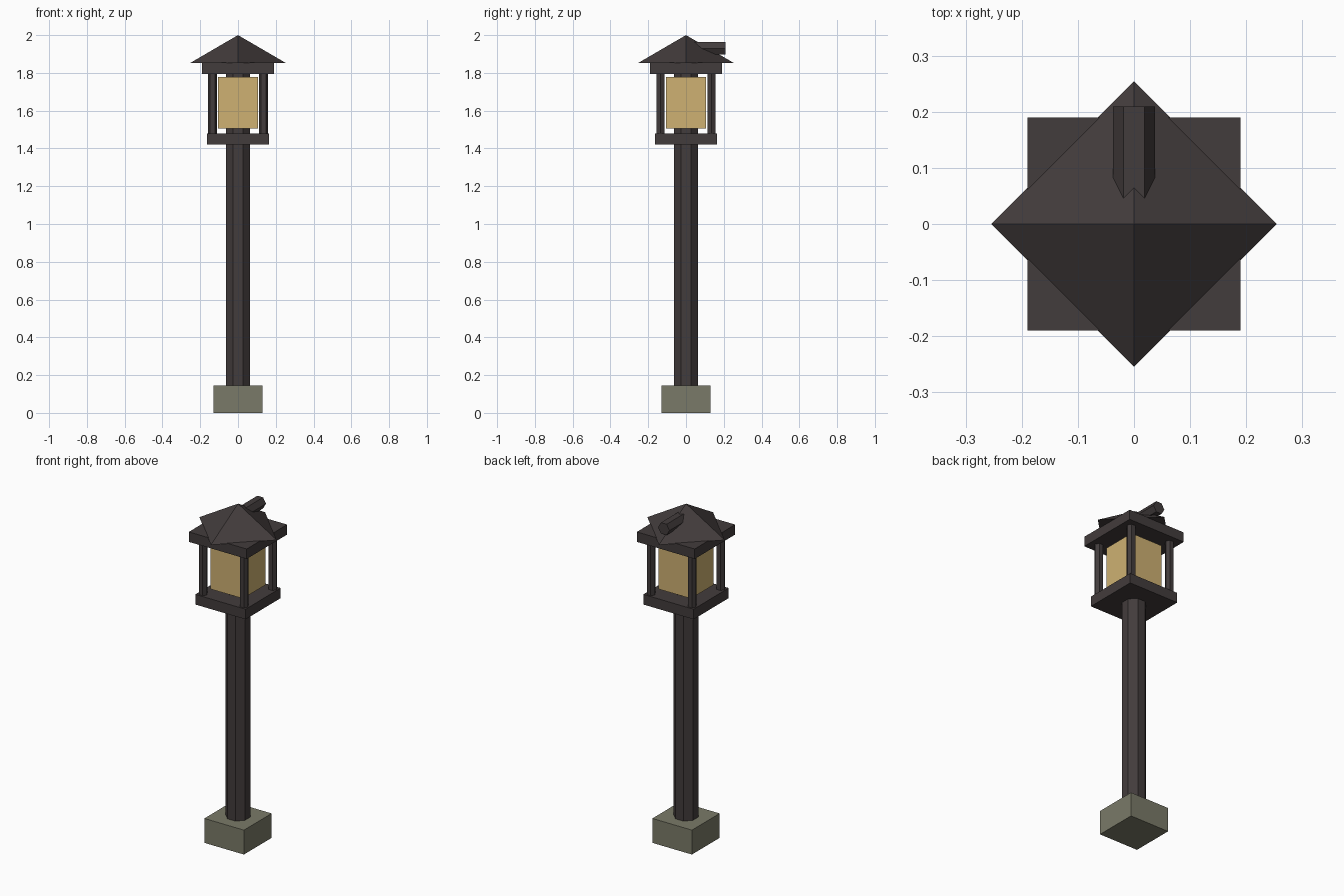
import bpy, math
from mathutils import Matrix

if "Cube" in bpy.data.objects:
    bpy.data.objects.remove(bpy.data.objects["Cube"])


def material(name, rgb):
    m = bpy.data.materials.new(name)
    m.diffuse_color = (*rgb, 1)
    m.use_nodes = True
    m.node_tree.nodes["Principled BSDF"].inputs["Base Color"].default_value = m.diffuse_color
    return m


metal = material("dark_metal", (0.055, 0.045, 0.045))
stone = material("grey_stone", (0.195, 0.195, 0.138))
glass = material("amber_glass", (0.62, 0.44, 0.17))


def box(name, half, z0, z1, mat):
    bpy.ops.mesh.primitive_cube_add(size=1)
    o = bpy.context.object
    o.data.transform(Matrix.Translation((0, 0, (z0 + z1) / 2))
                     @ Matrix.Diagonal((2 * half, 2 * half, z1 - z0, 1)))
    o.name = name
    o.data.materials.append(mat)
    return o


def prism(name, sides, r0, r1, length, place, turn=0.0):
    bpy.ops.mesh.primitive_cone_add(vertices=sides, radius1=r0, radius2=r1, depth=length)
    o = bpy.context.object
    o.data.transform(place @ Matrix.Rotation(turn, 4, 'Z'))
    o.name = name
    o.data.materials.append(metal)
    return o


def at(x, y, z):
    return Matrix.Translation((x, y, z))


# Footing and octagonal post, which runs up through the lantern
box("stone_base", 0.13, 0, 0.145, stone)
prism("post", 8, 0.0677, 0.0677, 1.68, at(0, 0, 0.98), math.pi / 8)

# Lantern housing
box("lantern_tray", 0.165, 1.42, 1.48, metal)
box("lantern_glass", 0.106, 1.505, 1.777, glass)
box("lantern_top_plate", 0.19, 1.795, 1.854, metal)
for sx in (-1, 1):
    for sy in (-1, 1):
        prism("corner_post", 6, 0.025, 0.025, 0.335,
              at(sx * 0.135, sy * 0.135, 1.6375), math.pi / 6)

# Pyramid roof with its corners on the axes
prism("roof", 4, 0.254, 0, 0.148, at(0, 0, 1.926))

# Hexagonal stub pipe coming out of the back of the roof
prism("back_pipe", 6, 0.0375, 0.0375, 0.19,
      at(0, 0.114, 1.93) @ Matrix.Rotation(math.pi / 2, 4, 'X'), math.pi / 6)
